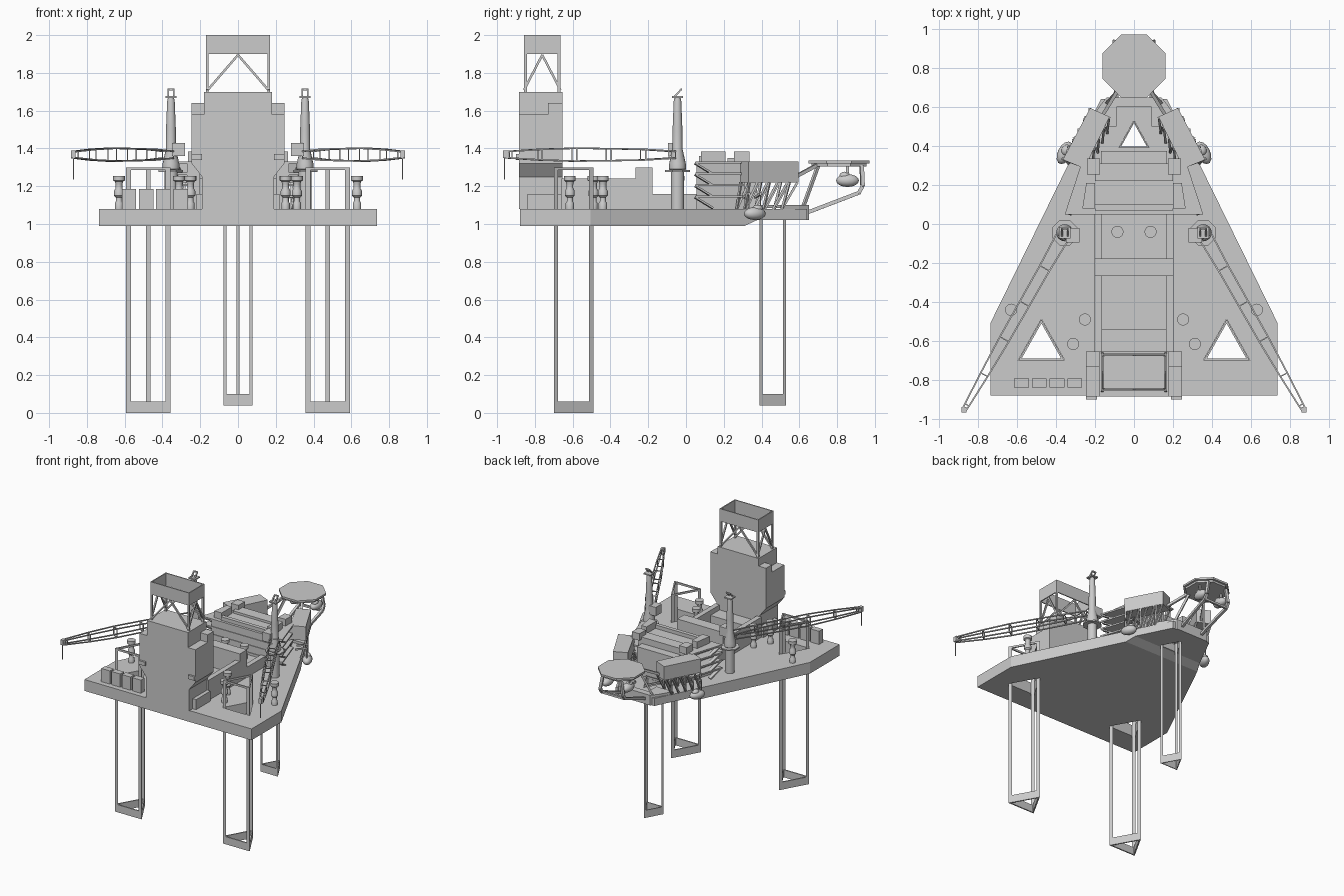
import bpy, bmesh, math
from mathutils import Vector, Matrix

if "Cube" in bpy.data.objects:
    bpy.data.objects.remove(bpy.data.objects["Cube"])


def finish(name, bm, smooth=False):
    bmesh.ops.recalc_face_normals(bm, faces=bm.faces)
    me = bpy.data.meshes.new(name)
    bm.to_mesh(me)
    bm.free()
    ob = bpy.data.objects.new(name, me)
    bpy.context.collection.objects.link(ob)
    if smooth:
        bpy.context.view_layer.objects.active = ob
        ob.select_set(True)
        bpy.ops.object.shade_smooth_by_angle(angle=math.radians(40))
        ob.select_set(False)
    return ob


def loft(bm, rings):
    vs = [[bm.verts.new(p) for p in r] for r in rings]
    n = len(vs[0])
    for a, b in zip(vs, vs[1:]):
        for i in range(n):
            bm.faces.new((a[i], a[(i + 1) % n], b[(i + 1) % n], b[i]))
    bm.faces.new(vs[0])
    bm.faces.new(vs[-1])


def prism(bm, pts, z0, z1):
    loft(bm, [[(x, y, z) for x, y in pts] for z in (z0, z1)])


def box(bm, x0, x1, y0, y1, z0, z1):
    prism(bm, [(x0, y0), (x1, y0), (x1, y1), (x0, y1)], z0, z1)


def beam(bm, p, q, w, h=None):
    p, q = Vector(p), Vector(q)
    d = (q - p).normalized()
    s = d.cross((0, 0, 1))
    s = s.normalized() if s.length > 1e-3 else Vector((1, 0, 0))
    u = s.cross(d) * (h or w) / 2
    s = s * w / 2
    loft(bm, [[c + s + u, c - s + u, c - s - u, c + s - u] for c in (p, q)])


def lathe(bm, prof, x, y, n=16):
    loft(bm, [[(x + r * math.cos(2 * math.pi * i / n), y + r * math.sin(2 * math.pi * i / n), z)
               for i in range(n)] for r, z in prof])


def octagon(x, y, apothem):
    r = apothem / math.cos(math.pi / 8)
    return [(x + r * math.cos(math.pi / 8 + k * math.pi / 4),
             y + r * math.sin(math.pi / 8 + k * math.pi / 4)) for k in range(8)]


def tri(cx, y0, y1, hw):
    return [Vector((cx - hw, y0)), Vector((cx + hw, y0)), Vector((cx, y1))]


# Hull with raised bow
bm = bmesh.new()
loft(bm, [[(-w, y, zb), (w, y, zb), (w, y, 1.08), (-w, y, 1.08)] for y, w, zb in
          [(-.88, .735, .99), (-.505, .735, .99), (.31, .335, .99), (.375, .303, 1.02), (.64, .17, 1.02)]])
hull = finish("hull", bm)

# Legs: three corner chords joined by bottom and top rings, in wells cut through the hull
legs = [("left_leg", tri(-.475, -.70, -.49, .118), 0, 1.30),
        ("right_leg", tri(.475, -.70, -.49, .118), 0, 1.30),
        ("bow_leg", tri(0, .39, .53, .077), .04, 1.10)]
for name, t, z0, z1 in legs:
    c = sum(t, Vector((0, 0))) / 3
    bm = bmesh.new()
    prism(bm, [c + (p - c) * 1.02 for p in t], .9, 1.2)
    cut = finish(name + "_cutter", bm)
    cut.hide_render = True
    cut.hide_viewport = True
    m = hull.modifiers.new(name, 'BOOLEAN')
    m.object, m.operation, m.solver = cut, 'DIFFERENCE', 'EXACT'
    bm = bmesh.new()
    for p in t:
        prism(bm, [p + (q - p) * .11 for q in t], z0, z1)
    inner = [c + (p - c) * .86 for p in t]
    for i in range(3):
        j = (i + 1) % 3
        for a, b in ((z0, z0 + .06), (z1 - .015, z1)):
            prism(bm, [t[i], t[j], inner[j], inner[i]], a, b)
    finish(name, bm)

# Drilling tower body
bm = bmesh.new()
half = [(.19, 1.08), (.19, 1.25), (.245, 1.32), (.245, 1.58), (.18, 1.58), (.18, 1.70)]
prof = half + [(-x, z) for x, z in reversed(half)]
loft(bm, [[(x, y, z) for x, z in prof] for y in (-.885, -.655)])
for s in (-1, 1):
    box(bm, s * .18, s * .245, -.73, -.655, 1.58, 1.64)
    box(bm, s * .19, s * .22, -.84, -.66, 1.08, 1.16)
    box(bm, s * .19, s * .245, -.90, -.66, 1.34, 1.37)
finish("drill_tower", bm)

# Open derrick on top of the tower
bm = bmesh.new()
X, Y0, Y1 = .17, -.857, -.665
for s in (-1, 1):
    for y in (Y0 + .007, Y1 - .007):
        beam(bm, (s * (X - .007), y, 1.70), (s * (X - .007), y, 1.90), .014)
        beam(bm, (s * (X - .01), y, 1.71), (0, y, 1.895), .012)
    for y in (Y0, Y1):
        beam(bm, (s * (X - .007), y, 1.71), (s * (X - .007), (Y0 + Y1) / 2, 1.895), .012)
    box(bm, s * (X - .008), s * X, Y0, Y1, 1.90, 2.0)
for y in (Y0, Y1 - .008):
    box(bm, -X, X, y, y + .008, 1.90, 2.0)
finish("derrick", bm)

# Cantilever rails and pipe deck
bm = bmesh.new()
for s in (-1, 1):
    box(bm, s * .163, s * .203, -.66, -.18, 1.08, 1.24)
    box(bm, s * .163, s * .203, -.18, .06, 1.08, 1.16)
box(bm, -.163, .163, -.66, .06, 1.08, 1.13)
box(bm, -.203, .203, -.267, -.178, 1.08, 1.30)
box(bm, -.163, .163, -.66, -.54, 1.08, 1.20)
finish("cantilever_deck", bm)

# Accommodation block with open side decks and stairs
bm = bmesh.new()
prism(bm, [(-.27, .055), (.27, .055), (.20, .31), (-.20, .31)], 1.08, 1.32)
for z in (1.14, 1.20, 1.26, 1.32):
    prism(bm, [(-.355, .05), (.355, .05), (.27, .31), (-.27, .31)], z, z + .012)
    for s in (-1, 1):
        beam(bm, (s * .335, .05, z), (s * .305, .14, z - .055), .03, .01)
box(bm, -.20, .20, .22, .31, 1.33, 1.35)
box(bm, -.20, .20, .07, .10, 1.33, 1.36)
box(bm, -.17, .17, .31, .375, 1.08, 1.30)
for s in (-1, 1):
    prism(bm, [(s * .20, .08), (s * .265, .08), (s * .245, .21), (s * .20, .21)], 1.33, 1.385)
    box(bm, s * .175, s * .24, .255, .335, 1.33, 1.385)
finish("accommodation", bm)

# Side houses overhanging the bow, carried on zigzag braces
bm = bmesh.new()
for s in (-1, 1):
    o0, o1 = Vector((s * .225, .595)), Vector((s * .365, .33))
    i0, i1 = Vector((s * .125, .55)), Vector((s * .255, .285))
    prism(bm, [o0, o1, i1, i0], 1.22, 1.33)
    for a, b in ((o0, o1), (i0, i1)):
        for k in range(5):
            f0, f1 = a.lerp(b, k / 5 + .02), a.lerp(b, k / 5 + .18)
            in0, in1 = f0 * .93, f1 * .93
            beam(bm, (*f0, 1.22), (*in1, 1.08), .012)
            if k % 2 == 0:
                beam(bm, (*f1, 1.22), (*in1, 1.08), .012)
finish("side_houses", bm)

# Bow platform
bm = bmesh.new()
prism(bm, [(-.18, .60), (.18, .60), (.14, .65), (-.14, .65)], 1.02, 1.10)
for s in (-1, 1):
    prism(bm, [(s * .09, .50), (s * .24, .50), (s * .18, .60), (s * .09, .60)], 1.075, 1.10)
finish("bow_platform", bm)

# Helicopter deck and its supports
bm = bmesh.new()
prism(bm, octagon(0, .81, .145), 1.305, 1.32)
prism(bm, octagon(0, .81, .161), 1.32, 1.335)
finish("helideck", bm)
bm = bmesh.new()
for s in (-1, 1):
    path = [(s * .09, .64, 1.06), (s * .10, .915, 1.165), (s * .10, .935, 1.20), (s * .08, .93, 1.31)]
    for p, q in zip(path, path[1:]):
        beam(bm, p, q, .02)
    beam(bm, (s * .16, .56, 1.24), (s * .08, .69, 1.31), .018)
    beam(bm, (s * .14, .62, 1.09), (s * .07, .70, 1.31), .016)
    beam(bm, (s * .10, .855, 1.27), (s * .10, .855, 1.31), .014)
beam(bm, (-.10, .915, 1.165), (.10, .915, 1.165), .016)
finish("helideck_supports", bm)

# Lifeboats: under the helideck and at the hull sides, with davits
bm = bmesh.new()
for s in (-1, 1):
    for x, y, z in ((.09, .855, 1.23), (.355, .365, 1.055)):
        dx = Vector((.44, -.9, 0)) if y < .5 else Vector((0, 1, 0))
        rot = Matrix.Rotation(math.atan2(dx.y, s * dx.x), 4, 'Z')
        base = Matrix.Translation((s * x, y, z)) @ rot
        bmesh.ops.create_uvsphere(bm, u_segments=14, v_segments=8, radius=1,
                                  matrix=base @ Matrix.Diagonal((.062, .036, .034, 1)))
        bmesh.ops.create_uvsphere(bm, u_segments=10, v_segments=6, radius=1,
                                  matrix=base @ Matrix.Translation((-.015, 0, .025)) @ Matrix.Diagonal((.03, .024, .022, 1)))
finish("lifeboats", bm, True)
bm = bmesh.new()
for s in (-1, 1):
    for y in (.335, .395):
        x = .355 - (y - .365) * .49
        beam(bm, (s * (x - .08), y - .03, 1.14), (s * x, y, 1.16), .012)
        beam(bm, (s * x, y, 1.16), (s * x, y, 1.07), .006)
finish("lifeboat_davits", bm)

# Cranes
for s, side in ((-1, "left"), (1, "right")):
    cx, cy = s * .355, -.045
    bm = bmesh.new()
    lathe(bm, [(.035, 1.08), (.035, 1.28), (.044, 1.29), (.044, 1.32), (.026, 1.40),
               (.026, 1.50), (.02, 1.65), (.016, 1.67)], cx, cy)
    finish(side + "_crane_pedestal", bm, True)
    bm = bmesh.new()
    prism(bm, octagon(cx, cy, .065), 1.275, 1.285)
    box(bm, cx - .03, cx + .03, cy - .03, cy + .03, 1.668, 1.678)
    for e in (-.015, .015):
        beam(bm, (cx + e, cy - .02, 1.67), (cx + e, cy + .022, 1.715), .009)
    beam(bm, (cx - .018, cy + .02, 1.712), (cx + .018, cy + .02, 1.712), .01)
    box(bm, cx - s * .075, cx - s * .005, cy - .05, cy + .025, 1.36, 1.43)
    finish(side + "_crane_cab", bm)
    # lattice boom with hook line
    bm = bmesh.new()
    a, tip = Vector((cx, cy, 1.367)), Vector((s * .872, -.955, 1.367))
    d = (tip - a).normalized()
    n = d.cross((0, 0, 1))
    st = []
    for f, w, h in ((.03, .034, .018), (.2, .028, .028), (.4, .027, .032), (.6, .026, .034),
                    (.8, .02, .028), (.97, .012, .018), (1, .01, .016)):
        c = a.lerp(tip, f)
        st.append([c + n * w * i + Vector((0, 0, h * j)) for i, j in ((1, 1), (-1, 1), (-1, -1), (1, -1))])
    for k, r in enumerate(st):
        for i in range(4):
            beam(bm, r[i], r[(i + 1) % 4], .006)
            if k + 1 < len(st):
                beam(bm, r[i], st[k + 1][i], .008)
    box(bm, tip.x - .012, tip.x + .012, -.968, -.94, 1.35, 1.39)
    beam(bm, (tip.x, -.96, 1.36), (tip.x, -.96, 1.235), .005)
    finish(side + "_crane_boom", bm)

# Deck posts with flared caps
bm = bmesh.new()
post = [(.022, 1.08), (.022, 1.11), (.016, 1.12), (.016, 1.14), (.026, 1.15), (.026, 1.175),
        (.018, 1.19), (.018, 1.21), (.022, 1.225), (.031, 1.23), (.031, 1.255)]
for x, y in ((.085, -.04), (.252, -.49), (.312, -.615), (.63, -.44)):
    for s in (-1, 1):
        lathe(bm, post, s * x, y)
finish("deck_posts", bm, True)

# Row of containers
bm = bmesh.new()
for k in range(4):
    x = -.615 + k * .091
    box(bm, x, x + .076, -.84, -.793, 1.08, 1.185)
finish("containers", bm)
